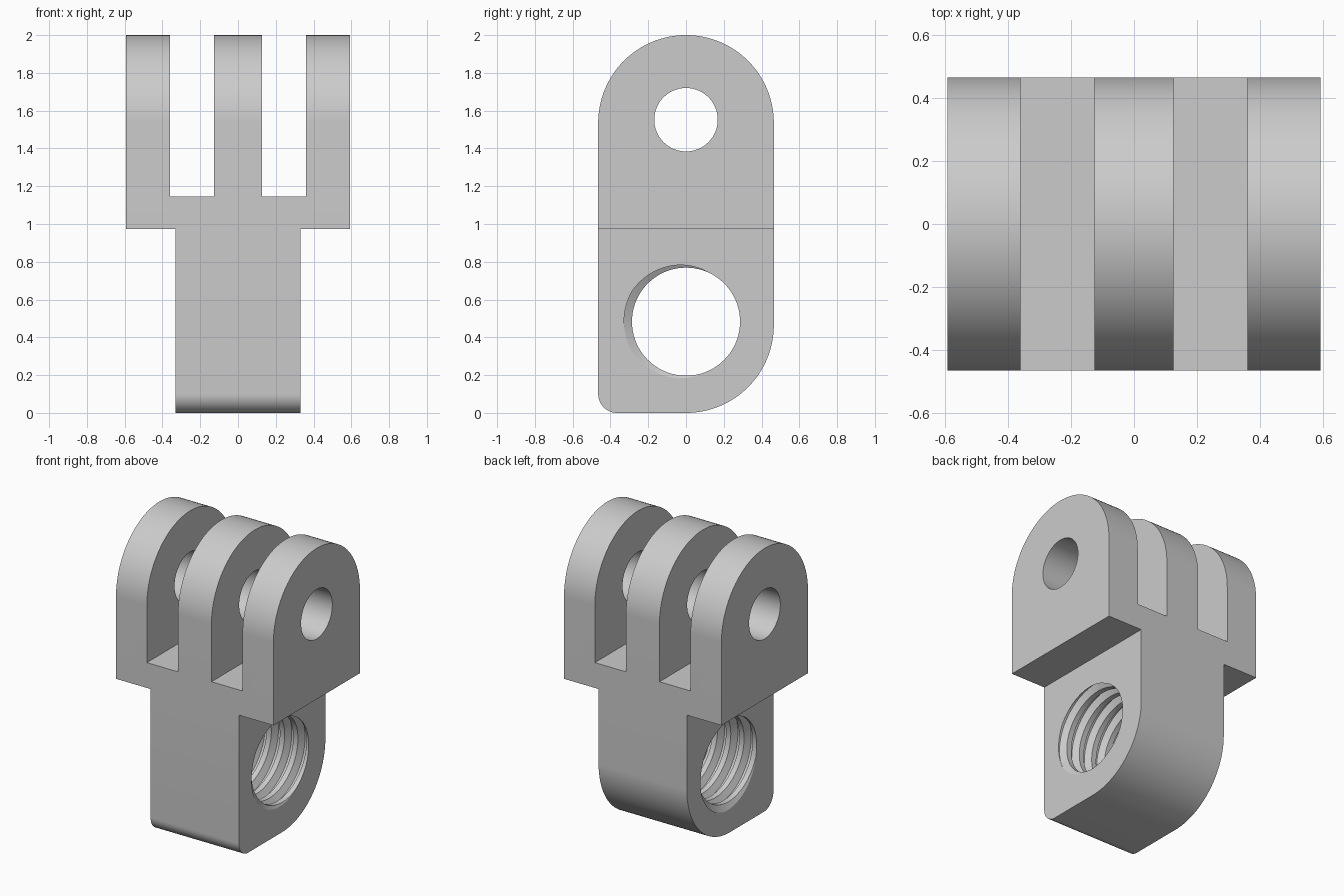
import bpy, bmesh, math
from math import sin, cos, pi

if "Cube" in bpy.data.objects:
    bpy.data.objects.remove(bpy.data.objects["Cube"])

grey = bpy.data.materials.new("light grey plastic")
grey.diffuse_color = (0.6, 0.6, 0.6, 1)
grey.use_nodes = True
grey.node_tree.nodes["Principled BSDF"].inputs["Base Color"].default_value = grey.diffuse_color


def add_object(name, bm):
    bmesh.ops.recalc_face_normals(bm, faces=bm.faces[:])
    mesh = bpy.data.meshes.new(name)
    bm.to_mesh(mesh)
    bm.free()
    mesh.materials.append(grey)
    obj = bpy.data.objects.new(name, mesh)
    bpy.context.collection.objects.link(obj)
    return obj


def arc(cy, cz, r, a0, a1, n):
    return [(cy + r * cos(math.radians(a0 + (a1 - a0) * i / n)),
             cz + r * sin(math.radians(a0 + (a1 - a0) * i / n))) for i in range(n + 1)]


def extrude_x(name, outline, x0, x1):
    bm = bmesh.new()
    a = [bm.verts.new((x0, y, z)) for y, z in outline]
    b = [bm.verts.new((x1, y, z)) for y, z in outline]
    bm.faces.new(a)
    bm.faces.new(b)
    n = len(a)
    for i in range(n):
        j = (i + 1) % n
        bm.faces.new((a[i], a[j], b[j], b[i]))
    return add_object(name, bm)


def box(name, x0, x1, z0, z1):
    return extrude_x(name, [(-1, z0), (1, z0), (1, z1), (-1, z1)], x0, x1)


def thread_cutter(name, cz, r_in, r_out, pitch, turns, seg):
    # Grid that follows the helix: (fraction of pitch, radius), groove centred on 0
    groove = [(-0.32, r_in), (-0.08, r_out), (0.08, r_out), (0.32, r_in)]
    pts = [(k + f, r) for k in range(-turns, turns + 1) for f, r in groove]
    per, n = len(groove), len(pts)
    x_mid = 0.332 - pitch / 2          # groove leaves the side face on the front half
    bm = bmesh.new()
    cols = []
    for s in range(seg):
        t = s / seg
        cols.append([bm.verts.new((x_mid + pitch * (p + t), r * cos(2 * pi * t),
                                   cz + r * sin(2 * pi * t))) for p, r in pts])
    # The last column closes on the first one, shifted by a full pitch
    end = [bm.verts.new((x_mid + pitch * (p + 1), r, cz)) for p, r in pts[-per:]]
    cols.append(cols[0][per:] + end)
    for s in range(seg):
        for j in range(n - 1):
            bm.faces.new((cols[s][j], cols[s + 1][j], cols[s + 1][j + 1], cols[s][j + 1]))
    # End caps as fans around the axis
    for j, seam in ((0, cols[0][per:0:-1]), (n - 1, cols[-1][n - 2:n - 1 - per:-1])):
        loop = [c[j] for c in cols] + (seam[1:] if j == 0 else seam)
        centre = bm.verts.new((sum(v.co.x for v in loop) / len(loop), 0, cz))
        for i in range(len(loop)):
            bm.faces.new((loop[i], loop[(i + 1) % len(loop)], centre))
    return add_object(name, bm)


# Mount body: side outline with round top, one round and one small-radius bottom corner
R = 0.465
outline = (arc(0, 2 - R, R, 0, 180, 64)
           + arc(-R + 0.1, 0.1, 0.1, 180, 270, 12)
           + arc(0, R, R, 270, 360, 32))
body = extrude_x("three_prong_mount", outline, -0.592, 0.592)

# Cutters: slots between the prongs, shoulders beside the shank, pin hole, threaded hole
cutters = []
for s in (-1, 1):
    cutters.append(box("slot_cutter", *sorted((s * 0.126, s * 0.36)), 1.145, 2.2))
    cutters.append(box("shoulder_cutter", *sorted((s * 0.332, s * 0.9)), -0.2, 0.973))
cutters.append(extrude_x("pin_hole_cutter", arc(0, 1.552, 0.168, 0, 360, 64)[:-1], -0.9, 0.9))
cutters.append(thread_cutter("thread_cutter", 0.483, 0.286, 0.328, 0.1, 10, 72))

bpy.context.view_layer.objects.active = body
body.select_set(True)
for c in cutters:
    mod = body.modifiers.new("cut", 'BOOLEAN')
    mod.operation = 'DIFFERENCE'
    mod.solver = 'EXACT'
    mod.object = c
    bpy.ops.object.modifier_apply(modifier=mod.name)
for c in cutters:
    bpy.data.objects.remove(c, do_unlink=True)

# Smooth curved faces, sharp edges elsewhere
bpy.ops.object.shade_smooth_by_angle(angle=math.radians(25))
